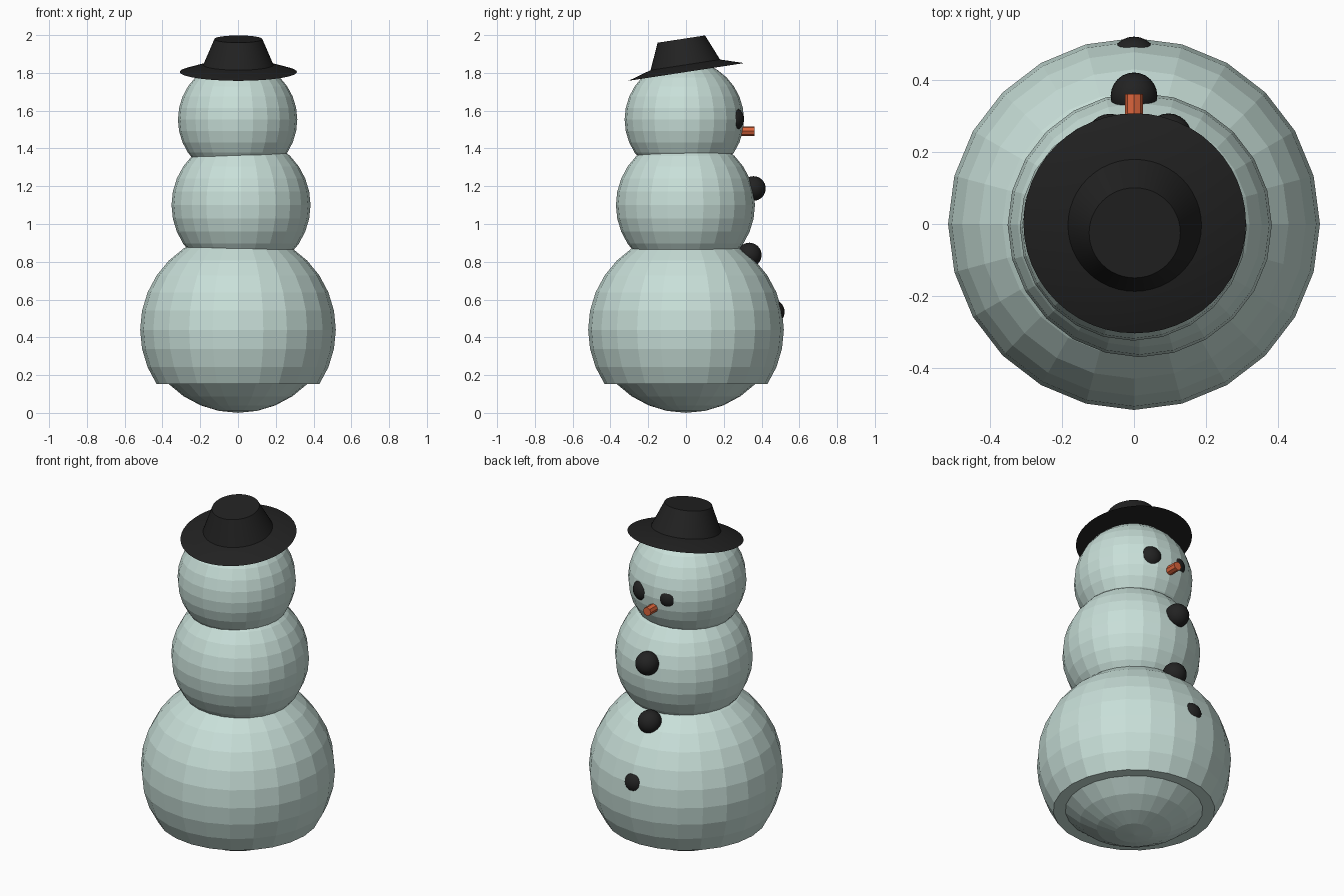
import bpy, bmesh
from math import radians, sin
from mathutils import Vector, Euler

if "Cube" in bpy.data.objects:
    bpy.data.objects.remove(bpy.data.objects["Cube"])


def material(name, rgb):
    m = bpy.data.materials.new(name)
    m.diffuse_color = (*rgb, 1)
    m.use_nodes = True
    m.node_tree.nodes["Principled BSDF"].inputs["Base Color"].default_value = m.diffuse_color
    return m


SNOW = material("snow", (0.58, 0.74, 0.69))
BLACK = material("black", (0.016, 0.016, 0.016))
ORANGE = material("orange", (0.72, 0.13, 0.045))


def ball(name, loc, r, mat, smooth=False):
    bpy.ops.mesh.primitive_uv_sphere_add(segments=24, ring_count=16, radius=r, location=loc)
    ob = bpy.context.object
    ob.name = name
    ob.data.materials.append(mat)
    if smooth:
        bpy.ops.object.shade_smooth_by_angle(angle=radians(30))
    return ob


def frustum(name, base, rot, r1, r2, depth, sides, mat, smooth=False):
    # base is the centre of the lower cap, the axis is the rotated z
    loc = Vector(base) + Euler(rot).to_matrix() @ Vector((0, 0, depth / 2))
    bpy.ops.mesh.primitive_cone_add(vertices=sides, radius1=r1, radius2=r2,
                                    depth=depth, location=loc, rotation=rot)
    ob = bpy.context.object
    ob.name = name
    ob.data.materials.append(mat)
    if smooth:
        bpy.ops.object.shade_smooth_by_angle(angle=radians(20))
    return ob


# Snow body: the base has its bottom cap pushed up, leaving a flat ledge
R = 0.518
base = ball("body_base", (0, 0, 0.44), R, SNOW)
shift = R * (sin(radians(45)) - sin(radians(33.75)))
for v in base.data.vertices:
    if v.co.z < -R * 0.65:
        v.co.z += shift
ball("body_middle", (0.016, -0.003, 1.10), 0.368, SNOW)
ball("head", (-0.002, -0.009, 1.553), 0.316, SNOW)

# Coal eyes and buttons, partly sunk in the snow (the face looks to +y)
COAL = 0.065
for name, loc in (("eye_a", (-0.067, 0.242, 1.555)),
                  ("eye_b", (0.096, 0.243, 1.555)),
                  ("button_top", (0, 0.357, 1.188)),
                  ("button_middle", (0, 0.335, 0.836)),
                  ("button_bottom", (0, 0.457, 0.535))):
    ball(name, loc, COAL, BLACK, smooth=True)

# Stub carrot nose
frustum("nose", (0, 0.24, 1.492), (radians(-90), 0, 0), 0.025, 0.025, 0.122, 8, ORANGE)

# Hat tilted backwards: thin sloped brim and tapered crown
tilt = (radians(8.7), 0, 0)
brim_base = Vector((0.002, 0.002, 1.805))
up = Euler(tilt).to_matrix() @ Vector((0, 0, 1))
frustum("hat_brim", brim_base, tilt, 0.31, 0.186, 0.038, 48, BLACK, smooth=True)
frustum("hat_crown", brim_base + up * 0.038, tilt, 0.186, 0.127, 0.138, 48, BLACK, smooth=True)
